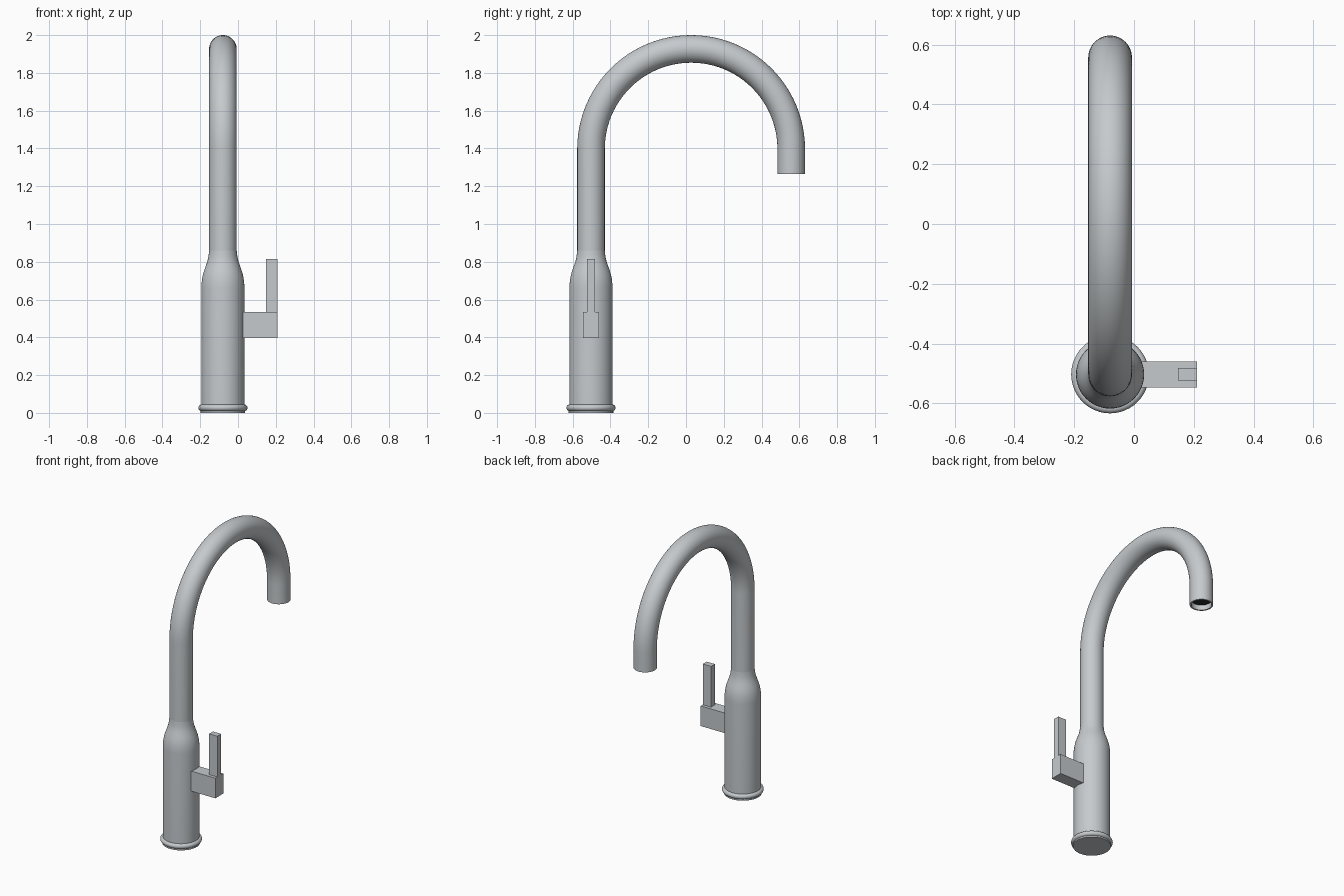
import bpy
import bmesh
from math import sin, cos, pi
from mathutils import Vector

cube = bpy.data.objects.get("Cube")
if cube:
    bpy.data.objects.remove(cube, do_unlink=True)

CX, CY = -0.08, -0.503      # axis of the body
TUBE_R = 0.073
ARC_R, ARC_Z = 0.53, 1.397  # gooseneck bend
SPOUT_Z = 1.265
SIDES = 48


def material(name, color):
    m = bpy.data.materials.new(name)
    m.use_nodes = True
    m.diffuse_color = color
    m.node_tree.nodes["Principled BSDF"].inputs["Base Color"].default_value = color
    return m


steel = material("brushed steel", (0.56, 0.59, 0.61, 1))
dark = material("dark outlet", (0.02, 0.02, 0.02, 1))


def finish(bm, name, mat, smooth=True):
    bmesh.ops.recalc_face_normals(bm, faces=bm.faces)
    mesh = bpy.data.meshes.new(name)
    bm.to_mesh(mesh)
    bm.free()
    mesh.materials.append(mat)
    ob = bpy.data.objects.new(name, mesh)
    bpy.context.collection.objects.link(ob)
    if smooth:
        bpy.ops.object.select_all(action='DESELECT')
        ob.select_set(True)
        bpy.context.view_layer.objects.active = ob
        bpy.ops.object.shade_smooth_by_angle(angle=pi / 5)
    return ob


def skin(name, rings, mat, cap_start=False, cap_end=False):
    """Skin round sections given as (y, z, tilt about x, radius)."""
    bm = bmesh.new()
    loops = []
    for y, z, tilt, r in rings:
        across = Vector((0, cos(tilt), sin(tilt)))
        loops.append([bm.verts.new(Vector((CX, y, z)) + Vector((r * cos(a), 0, 0))
                                   + across * r * sin(a))
                      for a in (2 * pi * i / SIDES for i in range(SIDES))])
    for low, high in zip(loops, loops[1:]):
        for i in range(SIDES):
            j = (i + 1) % SIDES
            bm.faces.new((low[i], low[j], high[j], high[i]))
    if cap_start:
        bm.faces.new(loops[0])
    if cap_end:
        bm.faces.new(loops[-1])
    return finish(bm, name, mat)


def box(name, x, y, z, mat):
    bm = bmesh.new()
    bmesh.ops.create_cube(bm, size=1)
    for v in bm.verts:
        v.co = [(lo + hi) / 2 + c * (hi - lo) for c, (lo, hi) in zip(v.co, (x, y, z))]
    return finish(bm, name, mat, smooth=False)


# Base flange with a rounded rim
flange = [(0.118, 0), (0.118, 0.01)]
flange += [(0.113 + 0.017 * cos(t), 0.027 + 0.017 * sin(t))
           for t in (-pi / 2 + pi * i / 10 for i in range(11))]
skin("base_flange", [(CY, z, 0, r) for r, z in flange], steel, True, True)

# Body tapering into the neck
body = [(0.114, 0.03), (0.114, 0.66), (0.113, 0.685), (0.110, 0.71), (0.105, 0.735),
        (0.098, 0.757), (0.090, 0.78), (0.083, 0.80), (0.078, 0.82), (0.075, 0.84),
        (TUBE_R, 0.86)]
skin("body", [(CY, z, 0, r) for r, z in body], steel, True, True)

# Gooseneck with a hollow outlet
neck = [(CY, 0.84, 0, TUBE_R)]
for i in range(49):
    t = pi * i / 48
    neck.append((CY + ARC_R * (1 - cos(t)), ARC_Z + ARC_R * sin(t), -t, TUBE_R))
spout_y = CY + 2 * ARC_R
neck += [(spout_y, z, -pi, r) for z, r in
         ((SPOUT_Z, TUBE_R), (SPOUT_Z, 0.063), (SPOUT_Z + 0.05, 0.063))]
skin("gooseneck_spout", neck, steel)

# Dark disc recessed in the outlet
skin("outlet_disc", [(spout_y, SPOUT_Z + 0.035, 0, 0.063),
                     (spout_y, SPOUT_Z + 0.043, 0, 0.063)], dark, True, True)

# Lever block and upright handle
box("lever_block", (0.0, 0.21), (CY - 0.043, CY + 0.043), (0.397, 0.535), steel)
box("lever_handle", (0.147, 0.21), (CY - 0.021, CY + 0.021), (0.53, 0.815), steel)
